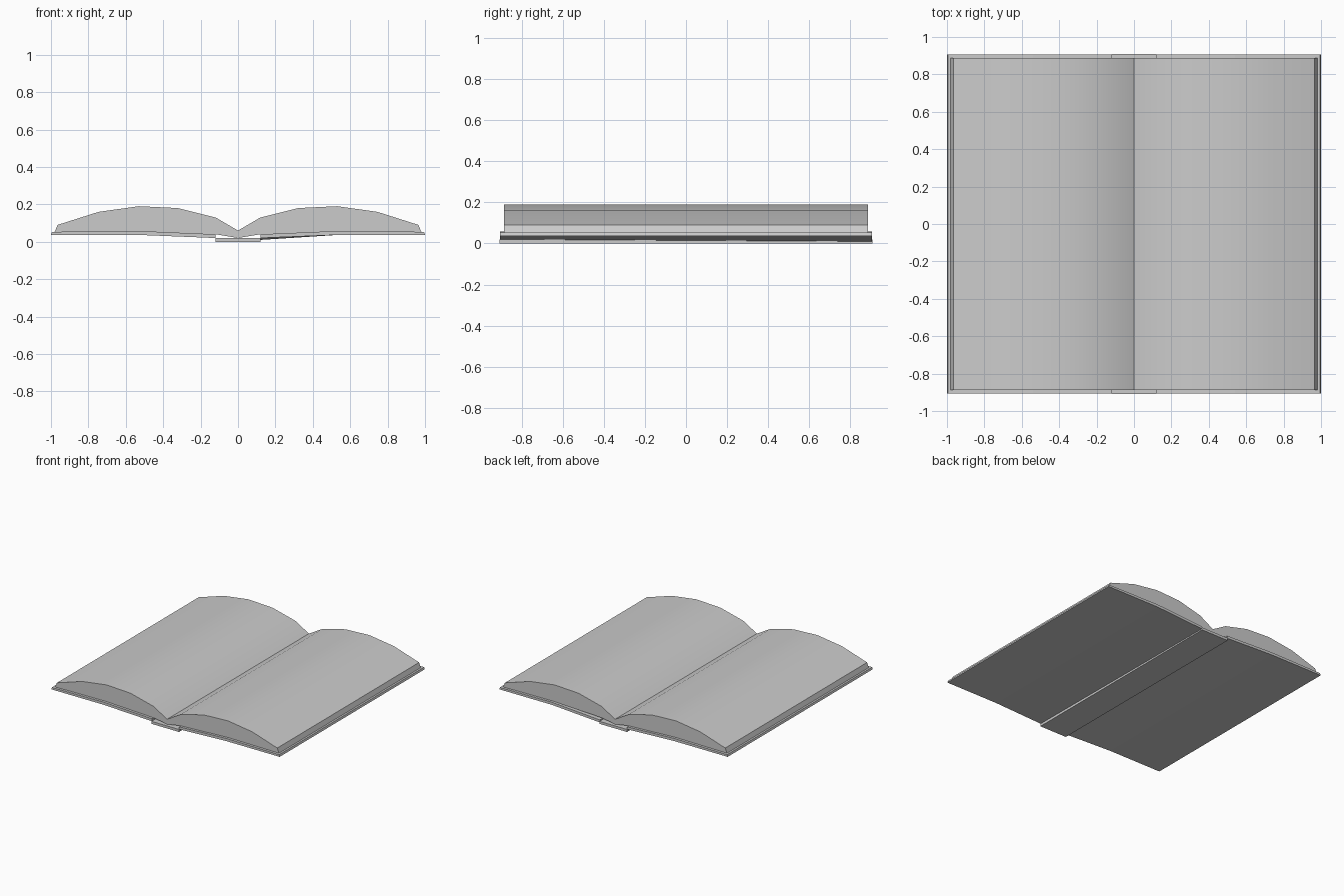
import bpy, bmesh
from math import radians

if "Cube" in bpy.data.objects:
    bpy.data.objects.remove(bpy.data.objects["Cube"])


def extrude_profile(name, profile, half_y, side=1, smooth=False):
    """Closed x/z outline swept along y; side=-1 mirrors it in x."""
    bm = bmesh.new()
    ends = [[bm.verts.new((side * x, y, z)) for x, z in profile]
            for y in (-half_y, half_y)]
    bm.faces.new(ends[0])
    bm.faces.new(ends[1][::-1])
    n = len(profile)
    for i in range(n):
        j = (i + 1) % n
        bm.faces.new((ends[0][i], ends[1][i], ends[1][j], ends[0][j]))
    bmesh.ops.recalc_face_normals(bm, faces=bm.faces)
    mesh = bpy.data.meshes.new(name)
    bm.to_mesh(mesh)
    bm.free()
    obj = bpy.data.objects.new(name, mesh)
    bpy.context.collection.objects.link(obj)
    if smooth:
        bpy.ops.object.select_all(action='DESELECT')
        obj.select_set(True)
        bpy.context.view_layer.objects.active = obj
        bpy.ops.object.shade_smooth_by_angle(angle=radians(25))
    return obj


# Half outlines, from the spine outwards
cover = [(0.12, 0.02), (0.54, 0.037), (1.0, 0.037),
         (0.995, 0.053), (0.54, 0.058), (0.12, 0.04)]
page_top = [(0.98, 0.053), (0.965, 0.09), (0.745, 0.16), (0.53, 0.19),
            (0.32, 0.18), (0.12, 0.13), (0.0, 0.06)]
page_bottom = [(0.0, 0.02), (0.12, 0.04), (0.54, 0.058)]

# Covers and page blocks on both sides
for label, side in (("left", -1), ("right", 1)):
    board = extrude_profile(label + "_cover", cover, 0.907, side)
    if side == 1:
        # the right board sags towards the spine at its back corner
        for v in board.data.vertices:
            if v.co.x < 0.2 and v.co.y > 0:
                v.co.z -= 0.01
    extrude_profile(label + "_pages", page_bottom + page_top, 0.887, side, True)

# Spine strip under the fold
extrude_profile("spine", [(-0.12, 0), (0.12, 0), (0.12, 0.02), (-0.12, 0.02)], 0.91)
